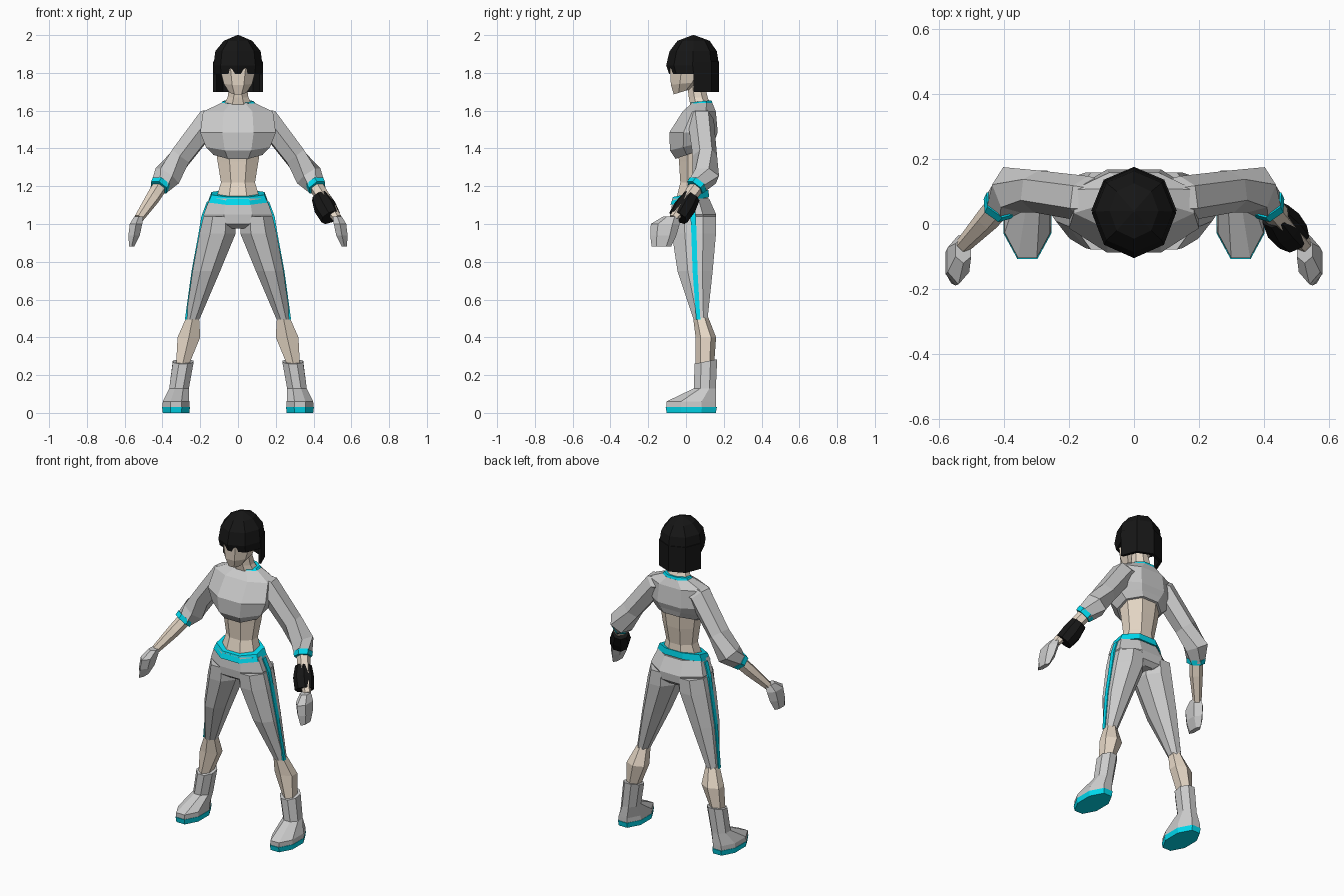
import bpy, bmesh, math
from mathutils import Vector


def material(name, rgb):
    m = bpy.data.materials.new(name)
    m.diffuse_color = (*rgb, 1)
    return m


SKIN = material("skin", (0.80, 0.69, 0.57))
CYAN = material("cyan", (0.0, 0.70, 0.86))
BLACK = material("black", (0.008, 0.008, 0.008))


def unit_ring(n, flat):
    """n-gon scaled to fill a -1..1 box; flat puts sides, not corners, on the axes."""
    off = math.pi / n if flat else 0
    s = 1 / math.cos(off)
    return [(s * math.cos(2 * math.pi * i / n + off), s * math.sin(2 * math.pi * i / n + off))
            for i in range(n)]


def skin_rings(name, rings, mat, mirror):
    bm = bmesh.new()
    vs = [[bm.verts.new(p) for p in r] for r in rings]
    n = len(vs[0])
    for a, b in zip(vs, vs[1:]):
        for i in range(n):
            j = (i + 1) % n
            bm.faces.new((a[i], a[j], b[j], b[i]))
    bm.faces.new(vs[0][::-1])
    bm.faces.new(vs[-1])
    bmesh.ops.recalc_face_normals(bm, faces=bm.faces)
    me = bpy.data.meshes.new(name)
    bm.to_mesh(me)
    bm.free()
    ob = bpy.data.objects.new(name, me)
    bpy.context.collection.objects.link(ob)
    if mat:
        me.materials.append(mat)
    if mirror:
        ob.modifiers.new("mirror", 'MIRROR').use_mirror_merge = False
    return ob


def loft(name, rings, mat=None, n=8, mirror=False, flat=True):
    """Stack level rings (x, y, z, rx, ry, tilt); tilt is the rise toward the back."""
    out = []
    for x, y, z, rx, ry, *t in rings:
        t = t[0] if t else 0
        out.append([(x + rx * u, y + ry * v, z + t * ry * v) for u, v in unit_ring(n, flat)])
    return skin_rings(name, out, mat, mirror)


def limb(name, path, mat=None, n=6, mirror=True):
    """Tube of (x, y, z, radius) with rings square to the path."""
    pts = [Vector(p[:3]) for p in path]
    out = []
    for i, p in enumerate(pts):
        d = pts[min(i + 1, len(pts) - 1)] - pts[max(i - 1, 0)]
        q = d.to_track_quat('Z', 'Y')
        out.append([p + q @ Vector((path[i][3] * u, path[i][3] * v, 0))
                    for u, v in unit_ring(n, False)])
    return skin_rings(name, out, mat, mirror)


# Head and neck
loft("head", [(0, -0.02, 1.70, .045, .045, .3), (0, 0.0, 1.745, .075, .08, .1),
              (0, .02, 1.82, .095, .105), (0, .03, 1.88, .09, .10)], SKIN)
loft("neck", [(0, .08, 1.62, .08, .055), (0, .065, 1.67, .055, .05),
              (0, .05, 1.75, .045, .045)], SKIN)

# Bobbed hair: cap with fringe, and a curtain round the back
loft("hair_cap", [(0, .04, 1.795, .128, .13), (0, .035, 1.84, .13, .14),
                  (0, .038, 1.915, .12, .125), (0, .04, 1.97, .075, .085),
                  (0, .04, 2.0, .004, .004)], BLACK, flat=False)
outer = [(.132 * math.cos(a), .04 + .136 * math.sin(a))
         for a in (i * math.pi / 4 for i in range(5))]
inner = [(x * .86, .04 + (y - .04) * .86) for x, y in reversed(outer)]
skin_rings("hair_curtain", [[(x, y, z) for x, y in outer + inner] for z in (1.70, 1.86)],
           BLACK, False)

# Cropped jacket
loft("jacket_body", [(0, .045, 1.38, .13, .10, .35), (0, .035, 1.42, .17, .12, .25),
                     (0, .04, 1.485, .20, .128), (0, .07, 1.595, .185, .088),
                     (0, .085, 1.64, .09, .055)])
loft("collar", [(0, .085, 1.632, .094, .06, -.15), (0, .085, 1.65, .08, .05, .1)], CYAN)
limb("sleeve", [(.10, .075, 1.56, .06), (.15, .078, 1.555, .07), (.30, .10, 1.36, .065),
                (.375, .105, 1.255, .075), (.415, .055, 1.20, .052)])
limb("cuff", [(.408, .064, 1.213, .056), (.42, .047, 1.192, .052)], CYAN)

# Forearms, wristband on one side only, hands
limb("forearm", [(.40, .075, 1.22, .04), (.45, .015, 1.14, .038), (.525, -.065, 1.03, .025)], SKIN)
limb("wristband", [(.435, .03, 1.145, .048), (.46, -.005, 1.09, .06),
                   (.49, -.04, 1.035, .055)], BLACK, n=8, mirror=False)
loft("hand", [(.525, -.08, 1.04, .024, .035), (.54, -.11, 1.0, .033, .066),
              (.55, -.12, .94, .03, .06), (.563, -.13, .882, .014, .045)], n=6, mirror=True)

# Bare midriff and belt
loft("midriff", [(0, .03, 1.12, .12, .085), (0, .04, 1.22, .09, .07),
                 (0, .045, 1.33, .108, .082), (0, .045, 1.41, .12, .09)], SKIN)
loft("belt", [(0, .02, 1.122, .155, .102, .2), (0, .025, 1.162, .14, .094, .2)], CYAN)

# Trousers with side stripes
loft("hips", [(0, .045, .975, .06, .085), (0, .04, 1.0, .15, .115),
              (0, .04, 1.05, .182, .12), (0, .025, 1.135, .15, .097)])
loft("trouser_leg", [(.24, .077, .495, .036, .037), (.168, .048, .75, .073, .093),
                     (.108, .042, .95, .096, .117), (.098, .04, 1.04, .085, .118)], mirror=True)
loft("side_stripe", [(.276, .065, .495, .005, .011), (.24, .048, .75, .006, .013),
                     (.203, .042, .95, .006, .014), (.188, .038, 1.04, .006, .014),
                     (.158, .03, 1.12, .006, .014)], CYAN, n=4, mirror=True)

# Calves
loft("calf", [(.295, .10, .25, .033, .042), (.26, .105, .40, .06, .047),
              (.24, .078, .505, .034, .035)], SKIN, n=6, mirror=True)

# Boots and soles
loft("boot", [(.328, .028, .03, .072, .132), (.328, .028, .06, .07, .132),
              (.312, .10, .13, .052, .058), (.29, .105, .272, .055, .06, .2)], mirror=True)
loft("sole", [(.328, .028, 0, .07, .130), (.328, .028, .032, .074, .136)], CYAN, mirror=True)
